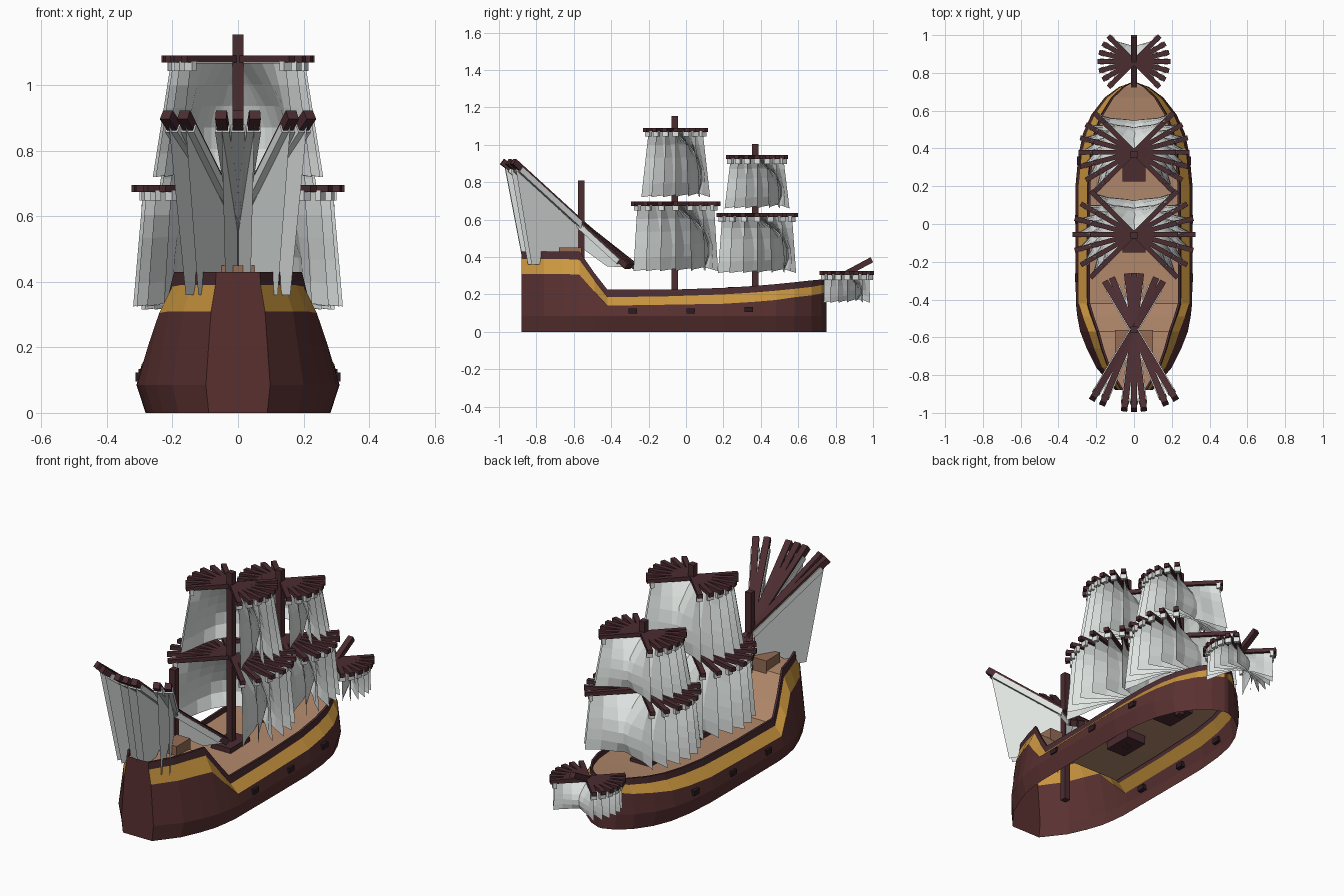
import bpy, bmesh
from math import sin, pi, radians, atan2, hypot
from mathutils import Matrix, Vector

if "Cube" in bpy.data.objects:
    bpy.data.objects.remove(bpy.data.objects["Cube"])


def material(name, r, g, b):
    m = bpy.data.materials.new(name)
    m.diffuse_color = (r, g, b, 1)
    m.use_nodes = True
    m.node_tree.nodes["Principled BSDF"].inputs["Base Color"].default_value = m.diffuse_color
    return m


RED = material("hull_red", .10, .03, .03)
DARK = material("dark_wood", .07, .025, .03)
PORT = material("port_black", .025, .012, .016)
GOLD = material("gold_band", .60, .31, .05)
DECK = material("deck_tan", .45, .25, .15)
BROWN = material("cabin_brown", .30, .15, .09)
SAIL = material("sail_cloth", .74, .78, .76)


def finish(bm, name, *mats):
    me = bpy.data.meshes.new(name)
    bm.to_mesh(me)
    bm.free()
    for m in mats:
        me.materials.append(m)
    ob = bpy.data.objects.new(name, me)
    bpy.context.collection.objects.link(ob)
    return ob


def add_box(bm, size, matrix):
    bmesh.ops.create_cube(bm, size=1, matrix=matrix @ Matrix.Diagonal((*size, 1)))


def box(name, size, loc, mat, tilt=0):
    bm = bmesh.new()
    add_box(bm, size, Matrix.Translation(loc) @ Matrix.Rotation(tilt, 4, 'X'))
    return finish(bm, name, mat)


# Hull shell: stations are (y, half width, rail top, gold top, gold bottom)
STATIONS = [
    (-.88, .098, .43, .39, .31), (-.76, .20, .43, .39, .31),
    (-.66, .25, .43, .39, .31), (-.57, .285, .43, .385, .305),
    (-.49, .30, .315, .275, .215), (-.42, .308, .225, .185, .14),
    (-.10, .31, .225, .19, .145), (.20, .31, .235, .20, .15),
    (.36, .295, .245, .21, .16), (.48, .27, .255, .22, .17),
    (.58, .225, .265, .23, .185), (.67, .155, .275, .24, .195),
    (.725, .08, .28, .25, .205), (.75, .012, .285, .25, .21)]

bm = bmesh.new()
rings = []
for y, w, top, g1, g0 in STATIONS:
    f0, f1 = 1.047 - .667 * g0, .91 - .53 * g1     # sides lean in with height
    rail = w * (f1 - .02)
    inner = max(rail - .012, w * .4)
    half = [(w * .91, 0), (w, .085), (w * f0, g0), (w * f1, g1), (rail, top),
            (inner, top), (inner, g1 + .008)]
    pts = half + [(-x, z) for x, z in reversed(half)]
    rings.append([bm.verts.new((x, y, z)) for x, z in pts])
bands = [0, 0, 1, 2, 2, 2, 3, 2, 2, 2, 1, 0, 0]
for a, b in zip(rings, rings[1:]):
    for i, m in enumerate(bands):
        bm.faces.new((a[i], b[i], b[i + 1], a[i + 1])).material_index = m
for ring in (rings[0], rings[-1]):
    bm.faces.new(ring[:5] + ring[-5:])
bmesh.ops.recalc_face_normals(bm, faces=bm.faces)
finish(bm, "hull", RED, GOLD, DARK, DECK)

# Gun ports on both sides
for s in (-1, 1):
    for y, z, x in ((-.285, .11, .298), (.025, .11, .298), (.335, .12, .288)):
        box("gun_port", (.03, .045, .028), (s * x, y, z), PORT)

# Masts, mast bases, cabin and bowsprit
for name, y, z0, z1 in (("main_mast", -.06, .15, 1.155), ("fore_mast", .37, .15, 1.005),
                        ("mizzen_mast", -.56, .05, .81)):
    box(name, (.035, .035, z1 - z0), (0, y, (z0 + z1) / 2), DARK)
box("main_mast_base", (.12, .17, .07), (0, -.065, .19), DARK)
box("fore_mast_base", (.12, .18, .07), (0, .315, .205), DARK)
box("stern_cabin", (.20, .12, .07), (0, -.62, .415), BROWN)
box("bowsprit", (.03, .32, .03), (0, .853, .31), DARK, atan2(.15, .28))

# Square sails: yard half length, yard height, sail bottom, half widths, belly
COLS, ROWS = 8, 5


def square_rig(name, y, length, zy, zb, top_w, bot_w, belly):
    yards, cloth = bmesh.new(), bmesh.new()
    for k in range(-3, 4):
        rot = Matrix.Translation((0, y, 0)) @ Matrix.Rotation(radians(15 * k), 4, 'Z')
        add_box(yards, (2 * length, .026, .022), rot @ Matrix.Translation((0, 0, zy)))
        grid = []
        for j in range(ROWS + 1):
            v = j / ROWS
            w = top_w + (bot_w - top_w) * v
            z = zy - .012 + (zb - zy + .012) * v
            row = []
            for i in range(COLS + 1):
                u = 2 * i / COLS - 1
                d = belly * (1 - u * u) ** 1.7 * sin(v * .72 * pi)
                row.append(cloth.verts.new(rot @ Vector((u * w, d, z + .02 * v * (1 - u * u)))))
            grid.append(row)
        for a, b in zip(grid, grid[1:]):
            for i in range(COLS):
                cloth.faces.new((a[i], b[i], b[i + 1], a[i + 1]))
        # ties hanging near the yard ends
        for s in (-1, 1):
            add_box(cloth, (.02, .032, .03), rot @ Matrix.Translation((s * top_w, 0, zy - .022)))
    finish(yards, name + "_yards", DARK)
    finish(cloth, name + "_sails", SAIL)


square_rig("main_lower", -.055, .325, .685, .325, .29, .32, .18)
square_rig("main_upper", -.055, .233, 1.08, .72, .205, .26, .14)
square_rig("fore_lower", .38, .295, .625, .315, .265, .295, .17)
square_rig("fore_upper", .38, .222, .935, .66, .20, .245, .13)
square_rig("bow", .86, .192, .315, .155, .17, .175, .07)

# Lateen rig: slanted yards and arched sails swung about the mizzen mast
yards, cloth = bmesh.new(), bmesh.new()
aft, fore = Vector((0, -.425, .91)), Vector((0, .29, .35))
run, rise = fore.y - aft.y, fore.z - aft.z
pitch = Matrix.Rotation(atan2(rise, run), 4, 'X')
OUTLINE = [(-.41, .88), (-.31, .36), (-.24, .36), (-.16, .42), (0, .45),
           (.16, .35), (.27, .345)]
for deg in (-31, -23, -7, 0, 7, 23, 31):
    rot = Matrix.Translation((0, -.56, 0)) @ Matrix.Rotation(radians(deg), 4, 'Z')
    mid = (aft + fore) / 2
    add_box(yards, (.034, hypot(run, rise), .034), rot @ Matrix.Translation(mid) @ pitch)
    cloth.faces.new([cloth.verts.new(rot @ Vector((0, d, z))) for d, z in OUTLINE])
    # sail head wrapped around the sides of the yard
    add_box(cloth, (.044, hypot(run, rise) * .88, .03),
            rot @ Matrix.Translation(mid - Vector((0, .005, .008))) @ pitch)
bmesh.ops.triangulate(cloth, faces=[f for f in cloth.faces if len(f.verts) > 4])
finish(yards, "lateen_yards", DARK)
finish(cloth, "lateen_sails", SAIL)
